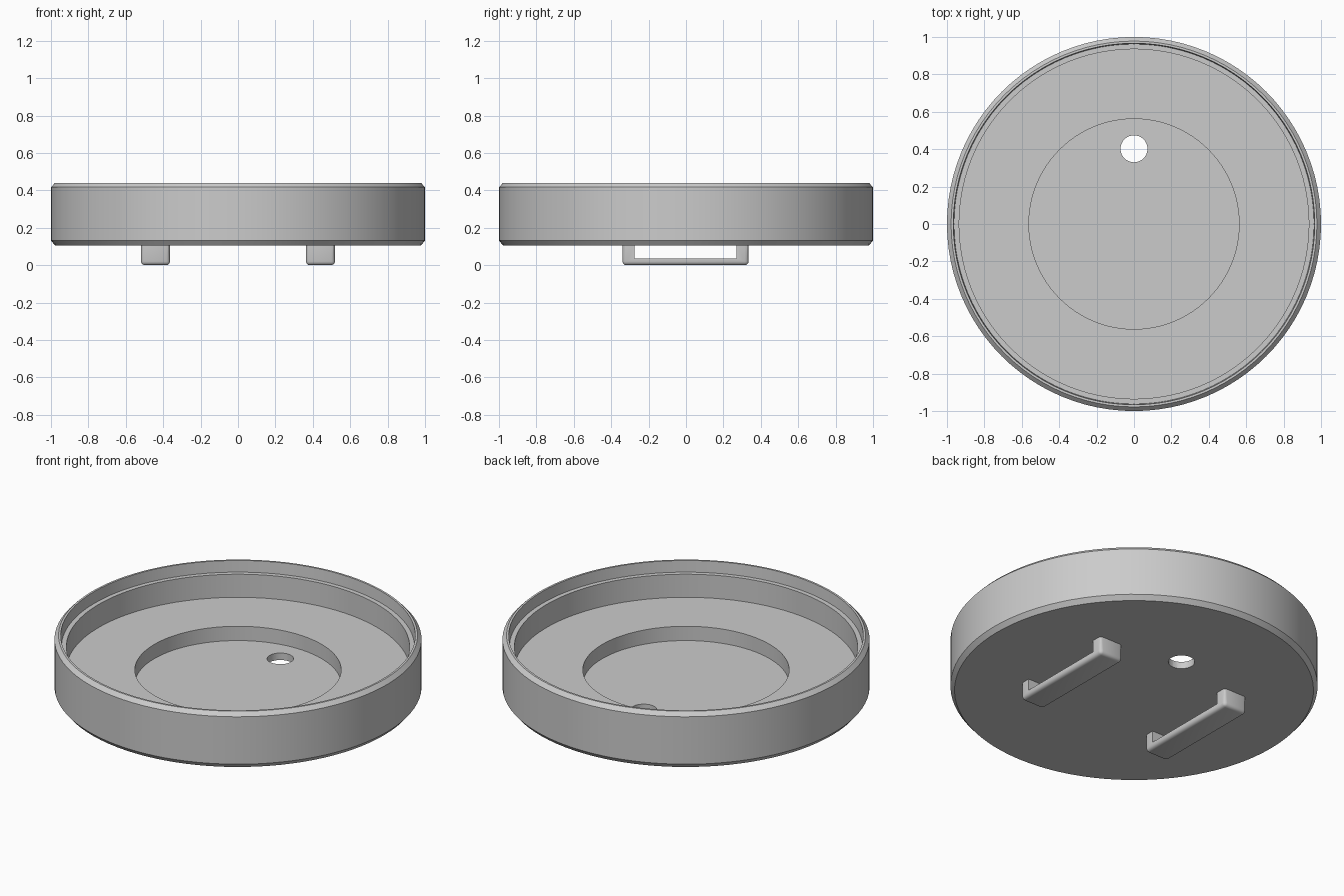
import bpy
import bmesh
import math
from mathutils import Vector

cube = bpy.data.objects.get("Cube")
if cube:
    bpy.data.objects.remove(cube)

GREY = (0.6, 0.6, 0.6, 1)
grey = bpy.data.materials.new("plain grey")
grey.use_nodes = True
grey.diffuse_color = GREY
grey.node_tree.nodes["Principled BSDF"].inputs["Base Color"].default_value = GREY


def make_object(name, bm):
    bmesh.ops.recalc_face_normals(bm, faces=bm.faces)
    mesh = bpy.data.meshes.new(name)
    bm.to_mesh(mesh)
    bm.free()
    mesh.materials.append(grey)
    obj = bpy.data.objects.new(name, mesh)
    bpy.context.collection.objects.link(obj)
    return obj


def activate(obj):
    bpy.ops.object.select_all(action='DESELECT')
    obj.select_set(True)
    bpy.context.view_layer.objects.active = obj


def smooth(obj):
    activate(obj)
    bpy.ops.object.shade_smooth_by_angle(angle=math.radians(30))


def lathe(name, profile, steps):
    bm = bmesh.new()
    verts = [bm.verts.new((r, 0, z)) for r, z in profile]
    edges = [bm.edges.new(pair) for pair in zip(verts, verts[1:])]
    bmesh.ops.spin(bm, geom=verts + edges, cent=(0, 0, 0), axis=(0, 0, 1),
                   angle=math.tau, steps=steps)
    bmesh.ops.remove_doubles(bm, verts=bm.verts, dist=0.0001)
    return make_object(name, bm)


# Round dish: chamfered outer wall, stepped lip, floor and deep sunken centre
dish = lathe("dish", [
    (0, 0.105), (0.978, 0.105), (1, 0.132),
    (1, 0.417), (0.978, 0.44), (0.966, 0.44),
    (0.962, 0.372), (0.935, 0.372), (0.935, 0.233),
    (0.562, 0.233), (0.562, 0.147), (0, 0.147)], 96)

# Drain hole through the sunken centre
cutter = lathe("hole_cutter", [(0, 0), (0.072, 0), (0.072, 0.5), (0, 0.5)], 40)
cutter.location.y = 0.402
cutter.hide_render = True
cut = dish.modifiers.new("hole", 'BOOLEAN')
cut.operation = 'DIFFERENCE'
cut.solver = 'EXACT'
cut.object = cutter
activate(dish)
bpy.ops.object.modifier_apply(modifier=cut.name)
bpy.data.objects.remove(cutter)
smooth(dish)


# Strap loops underneath: U profile extruded across, outer edges rounded
def strap_loop(name, x):
    outer = [(-0.34, 0.11), (-0.34, 0), (0.335, 0), (0.335, 0.11)]
    inner = [(0.27, 0.11), (0.27, 0.035), (-0.275, 0.035), (-0.275, 0.11)]
    width = 0.155
    bm = bmesh.new()
    face = bm.faces.new([bm.verts.new((x - width / 2, y, z)) for y, z in outer + inner])
    side = bmesh.ops.extrude_face_region(bm, geom=[face])
    moved = [g for g in side["geom"] if isinstance(g, bmesh.types.BMVert)]
    bmesh.ops.translate(bm, verts=moved, vec=Vector((width, 0, 0)))
    rounded = [e for e in bm.edges if all(abs(v.co.y) > 0.3 for v in e.verts)
               and min(v.co.z for v in e.verts) < 0.01]
    bmesh.ops.bevel(bm, geom=rounded, offset=0.02, segments=3,
                    profile=0.5, affect='EDGES')
    smooth(make_object(name, bm))


for label, x in (("left", 0.441), ("right", -0.441)):
    strap_loop(label + "_strap_loop", x)
